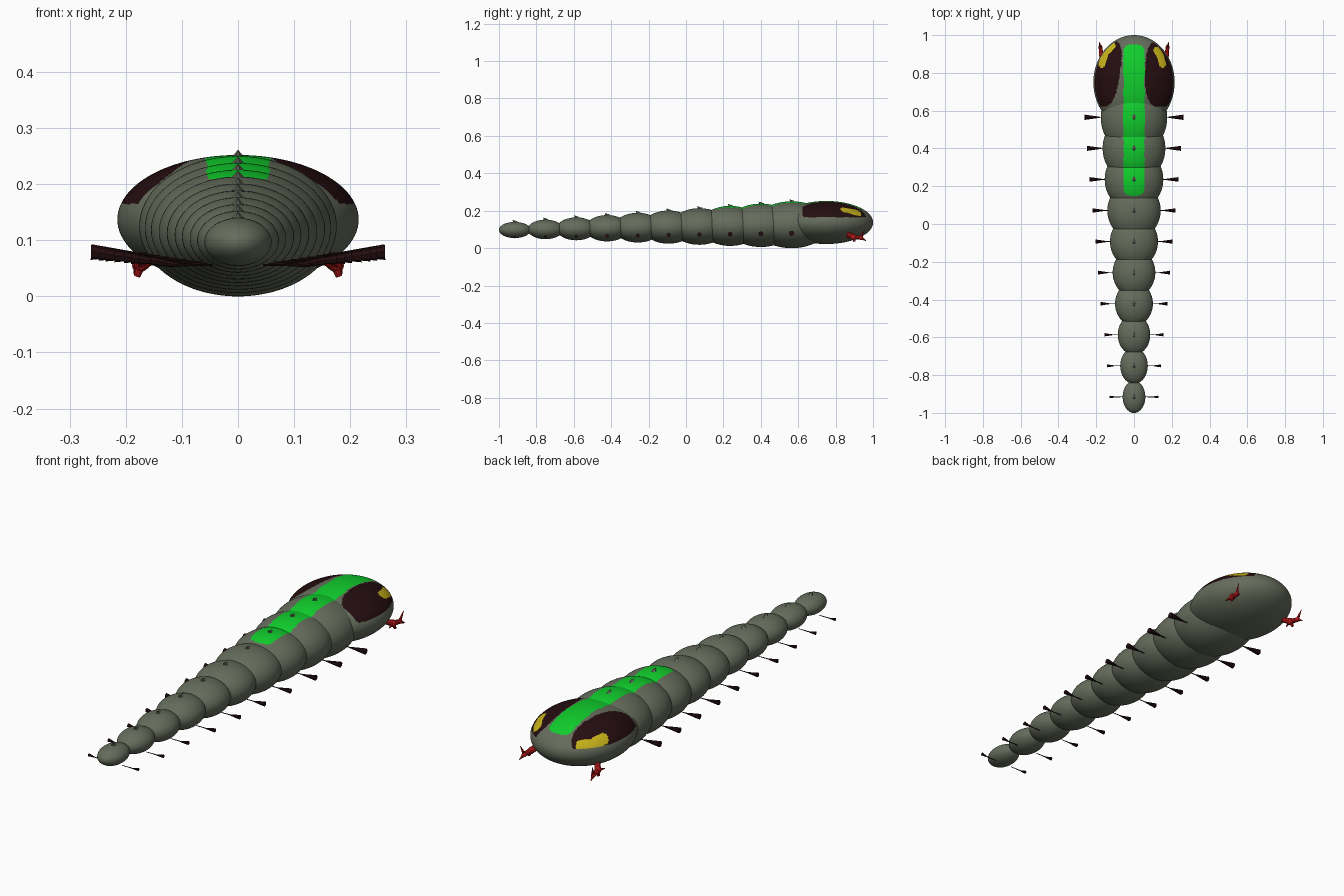
import bpy, bmesh, math
from mathutils import Vector, Matrix

if "Cube" in bpy.data.objects:
    bpy.data.objects.remove(bpy.data.objects["Cube"], do_unlink=True)


def material(name, rgb):
    m = bpy.data.materials.new(name)
    m.use_nodes = True
    m.diffuse_color = (*rgb, 1)
    m.node_tree.nodes["Principled BSDF"].inputs["Base Color"].default_value = (*rgb, 1)
    return m


GREY = material("grey_green_skin", (0.13, 0.15, 0.105))
DARK = material("dark_brown", (0.018, 0.004, 0.005))
GREEN = material("bright_green", (0.005, 0.62, 0.025))
YELLOW = material("yellow", (0.58, 0.45, 0.01))
RED = material("red", (0.5, 0.01, 0.01))


def finish(name, bm, mats, smooth=True):
    me = bpy.data.meshes.new(name)
    bm.to_mesh(me)
    bm.free()
    for m in mats:
        me.materials.append(m)
    for p in me.polygons:
        p.use_smooth = smooth
    ob = bpy.data.objects.new(name, me)
    bpy.context.collection.objects.link(ob)
    return ob


def add_cone(bm, a, b, r1, r2, sides=10):
    a, b = Vector(a), Vector(b)
    d = b - a
    mat = Matrix.Translation((a + b) / 2) @ d.to_track_quat('Z', 'Y').to_matrix().to_4x4()
    bmesh.ops.create_cone(bm, cap_ends=True, segments=sides, radius1=r1, radius2=r2,
                          depth=d.length, matrix=mat)


def add_ball(bm, centre, radii, u=12, v=8):
    # poles lie along the body's length
    mat = (Matrix.Translation(centre) @ Matrix.Diagonal((*radii, 1))
           @ Matrix.Rotation(math.pi / 2, 4, 'X'))
    bmesh.ops.create_uvsphere(bm, u_segments=u, v_segments=v, radius=1, matrix=mat)


def path_distance(x, y, points):
    p = Vector((x, y))
    best = 9
    for a, b in zip(points, points[1:]):
        a, b = Vector(a), Vector(b)
        t = max(0, min(1, (p - a).dot(b - a) / (b - a).length_squared))
        best = min(best, (p - a.lerp(b, t)).length)
    return best


# Painted regions, chosen by face position
GLINT = {-1: [(0.17, 0.845), (0.152, 0.905), (0.115, 0.945)],
         1: [(0.152, 0.845), (0.14, 0.89), (0.12, 0.92)]}
EYE = {-1: (0.145, -0.15, 0.07), 1: (0.138, 0.0, 0.078)}


def in_stripe(c):
    dy = max(0, 0.2 - c.y, c.y - 0.9) / 0.05
    return c.z > 0.15 and (abs(c.x) / 0.056) ** 3 + dy ** 3 < 1


def skin_colour(c):
    if in_stripe(c):
        return 1
    side = 1 if c.x > 0 else -1
    mid, tilt, half = EYE[side]
    x, dy = abs(c.x), c.y - 0.795
    if c.z > 0.165 and abs((x - mid - tilt * dy) / half) ** 3 + abs(dy / 0.175) ** 3 < 1:
        return 3 if path_distance(x, c.y, GLINT[side]) < 0.018 else 2
    return 0


def paint(bm, rule):
    for f in bm.faces:
        f.material_index = rule(f.calc_center_median())


# Head with eye patches
bm = bmesh.new()
add_ball(bm, (0, 0.75, 0.137), (0.215, 0.25, 0.115), 224, 112)
paint(bm, skin_colour)
finish("head", bm, [GREY, GREEN, DARK, YELLOW])

# Tapering body segments, each with a back spike and a pair of legs
WIDTHS = [0.176, 0.166, 0.155, 0.141, 0.127, 0.113, 0.1, 0.086, 0.073, 0.06]
LEG_OUT = [0.262, 0.248, 0.236, 0.22, 0.203, 0.19, 0.176, 0.155, 0.142, 0.128]
for i, (w, out) in enumerate(zip(WIDTHS, LEG_OUT)):
    t = i / 9
    y = 0.565 - 0.1645 * i
    zc = 0.125 - 0.028 * t
    rz = 0.125 - 0.082 * t
    fine = 3 if i < 4 else 1
    bm = bmesh.new()
    add_ball(bm, (0, y, zc), (w, 0.2 - 0.115 * t ** 0.8, rz), 56 * fine, 28 * fine)
    paint(bm, lambda c: 1 if in_stripe(c) else 0)
    finish(f"body_segment_{i + 1}", bm, [GREY, GREEN])

    bm = bmesh.new()
    top = zc + rz
    add_cone(bm, (0, y + 0.004, top - 0.008), (0, y - 0.012, top + 0.011), 0.016, 0.0, 5)
    finish(f"back_spike_{i + 1}", bm, [GREY], False)

    # Legs: a thin stem that flares outward into a foot
    z = 0.079 - 0.02 * t
    length = 0.08 - 0.055 * t
    bm = bmesh.new()
    for s in (1, -1):
        add_cone(bm, (s * w * 0.75, y, z - 0.003), (s * (out - length), y, z - 0.003), 0.0015, 0.0025, 6)
        add_cone(bm, (s * (out - length), y, z - 0.003), (s * out, y, z),
                 0.003, 0.014 - 0.007 * t, 8)
    finish(f"leg_pair_{i + 1}", bm, [DARK], False)

# Jointed pincers under the front of the head
for s, side in ((1, "left"), (-1, "right")):
    bm = bmesh.new()
    root, knee, wrist = (s * 0.15, 0.865, 0.075), (s * 0.172, 0.895, 0.06), (s * 0.178, 0.935, 0.055)
    add_cone(bm, root, knee, 0.012, 0.015)
    add_ball(bm, knee, (0.014, 0.017, 0.016))
    add_cone(bm, knee, wrist, 0.012, 0.01)
    add_ball(bm, wrist, (0.011, 0.013, 0.011))
    add_cone(bm, wrist, (s * 0.184, 0.962, 0.04), 0.009, 0.002)
    add_cone(bm, wrist, (s * 0.185, 0.955, 0.1), 0.008, 0.001)
    add_cone(bm, knee, (s * 0.18, 0.855, 0.055), 0.008, 0.002)
    add_cone(bm, knee, (s * 0.18, 0.9, 0.036), 0.01, 0.006)
    finish(f"{side}_pincer", bm, [RED], False)
